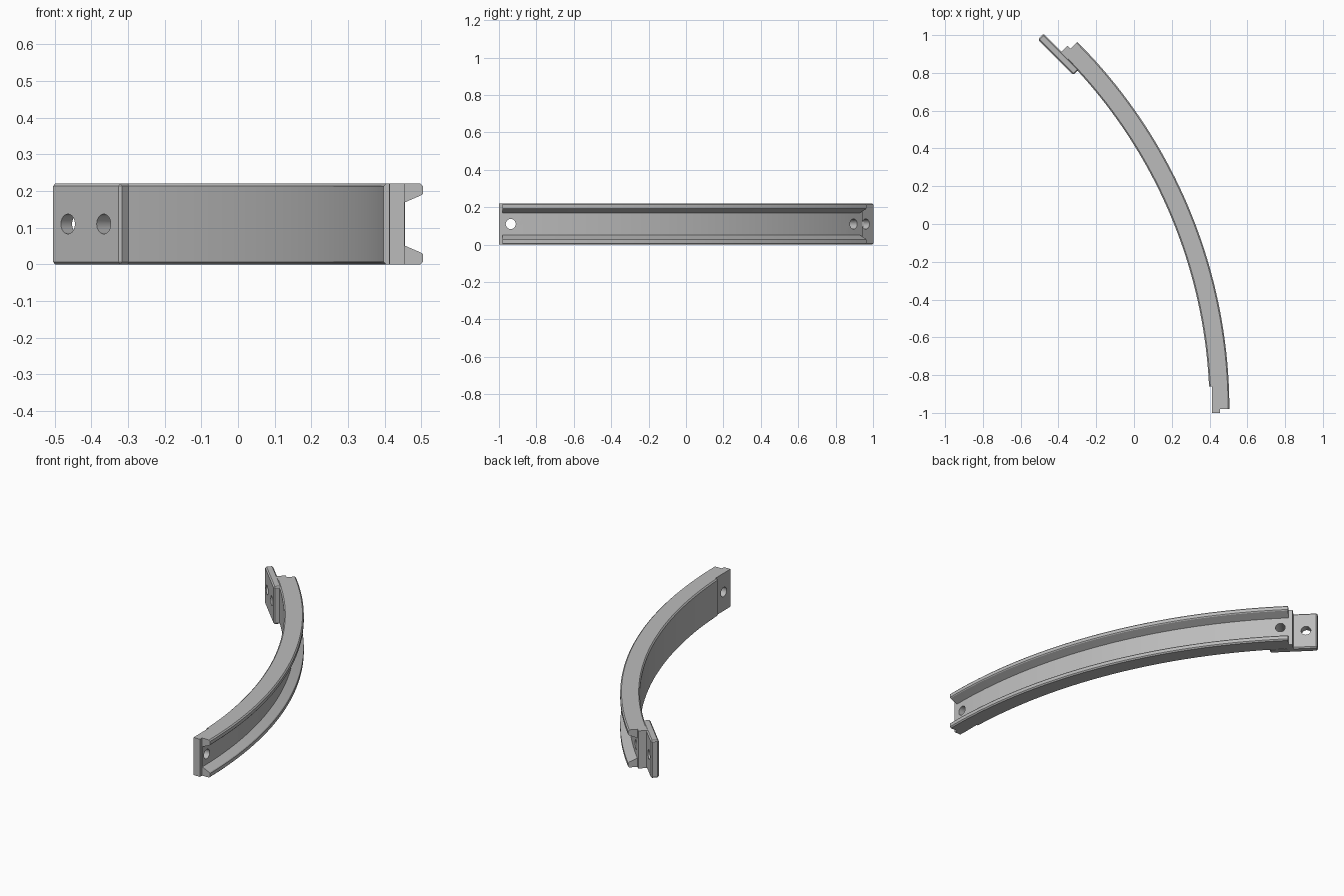
import bpy, bmesh
from math import pi, cos, sin, radians
from mathutils import Matrix, Vector

if "Cube" in bpy.data.objects:
    bpy.data.objects.remove(bpy.data.objects["Cube"])

HEIGHT, R_IN, R_FLOOR, R_OUT = 0.22, 2.645, 2.70, 2.75
CENTRE = Vector((-2.245, -0.98, 0))
SWEEP = radians(45)
STEPS = 48
START, END = 0.0, SWEEP

grey = bpy.data.materials.new("plain grey")
grey.use_nodes = True
grey.diffuse_color = (0.5, 0.5, 0.5, 1)
grey.node_tree.nodes["Principled BSDF"].inputs["Base Color"].default_value = (0.5, 0.5, 0.5, 1)


def make_object(name, bm):
    bmesh.ops.recalc_face_normals(bm, faces=bm.faces)
    mesh = bpy.data.meshes.new(name)
    bm.to_mesh(mesh)
    bm.free()
    mesh.materials.append(grey)
    obj = bpy.data.objects.new(name, mesh)
    bpy.context.collection.objects.link(obj)
    return obj


def frame(angle):
    """Local x runs radially, y along the arc, z up."""
    return Matrix.Translation(CENTRE) @ Matrix.Rotation(angle, 4, "Z")


def block(name, angle, r, t, z, bevel=0):
    """Box given by radial, tangential and vertical ranges at one arc end."""
    bm = bmesh.new()
    bmesh.ops.create_cube(bm, size=1)
    for v in bm.verts:
        for i, (low, high) in enumerate((r, t, z)):
            v.co[i] = high if v.co[i] > 0 else low
    if bevel:
        bmesh.ops.bevel(bm, geom=bm.edges[:], offset=bevel, segments=1, affect="EDGES")
    bm.transform(frame(angle))
    return make_object(name, bm)


def round_cutter(name, angle, t, r0, r1, radius0, radius1):
    """Round cutter lying along the radial direction."""
    bm = bmesh.new()
    bmesh.ops.create_cone(bm, cap_ends=True, segments=32, radius1=radius0,
                          radius2=radius1, depth=r1 - r0)
    bm.transform(frame(angle) @ Matrix.Translation(((r0 + r1) / 2, t, HEIGHT / 2))
                 @ Matrix.Rotation(pi / 2, 4, "Y"))
    return make_object(name, bm)


def combine(target, tool, operation):
    mod = target.modifiers.new(tool.name, "BOOLEAN")
    mod.object, mod.operation, mod.solver = tool, operation, "EXACT"
    bpy.context.view_layer.objects.active = target
    bpy.ops.object.modifier_apply(modifier=mod.name)
    bpy.data.objects.remove(tool)


# Curved channel: one half of the section, mirrored about mid height
c = 0.007
half = [(R_IN, c), (R_IN + c, 0), (R_OUT - c, 0), (R_OUT, c),
        (R_OUT, 0.026), (R_OUT - 0.004, 0.031), (R_FLOOR, 0.051)]
section = half + [(r, HEIGHT - z) for r, z in reversed(half)]
bm = bmesh.new()
rings = []
for i in range(STEPS + 1):
    a = SWEEP * i / STEPS
    rings.append([bm.verts.new(CENTRE + Vector((r * cos(a), r * sin(a), z)))
                  for r, z in section])
n = len(section)
for a, b in zip(rings, rings[1:]):
    for j in range(n):
        bm.faces.new((a[j], a[(j + 1) % n], b[(j + 1) % n], b[j]))
bm.faces.new(rings[0])
bm.faces.new(rings[-1])
channel = make_object("curved_channel", bm)

# Rebate on the inner face of the front end
combine(channel, block("rebate", START, (2.55, 2.657), (-0.05, 0.12), (-0.1, 0.4)), "DIFFERENCE")

# Short locating lips, and the overlapping joint plate at the back end
full = (0, HEIGHT)
combine(channel, block("front_lip", START, (2.658, 2.699), (-0.02, 0.03), full), "UNION")
combine(channel, block("back_lip", END, (2.648, 2.699), (-0.03, 0.022), full), "UNION")
combine(channel, block("joint_plate", END, (2.611, 2.654), (-0.11, 0.156), full, c), "UNION")

# Screw holes, countersunk where they open into the channel floor
for angle, t, sunk in ((START, 0.043, True), (END, -0.046, True), (END, 0.092, False)):
    combine(channel, round_cutter("hole", angle, t, 2.55, 2.8, 0.027, 0.027), "DIFFERENCE")
    if sunk:
        combine(channel, round_cutter("countersink", angle, t, 2.678, 2.702, 0.027, 0.05), "DIFFERENCE")

# Smooth the curve, keep the chamfers crisp
bpy.ops.object.select_all(action="DESELECT")
channel.select_set(True)
bpy.context.view_layer.objects.active = channel
bpy.ops.object.shade_smooth_by_angle(angle=radians(20))
